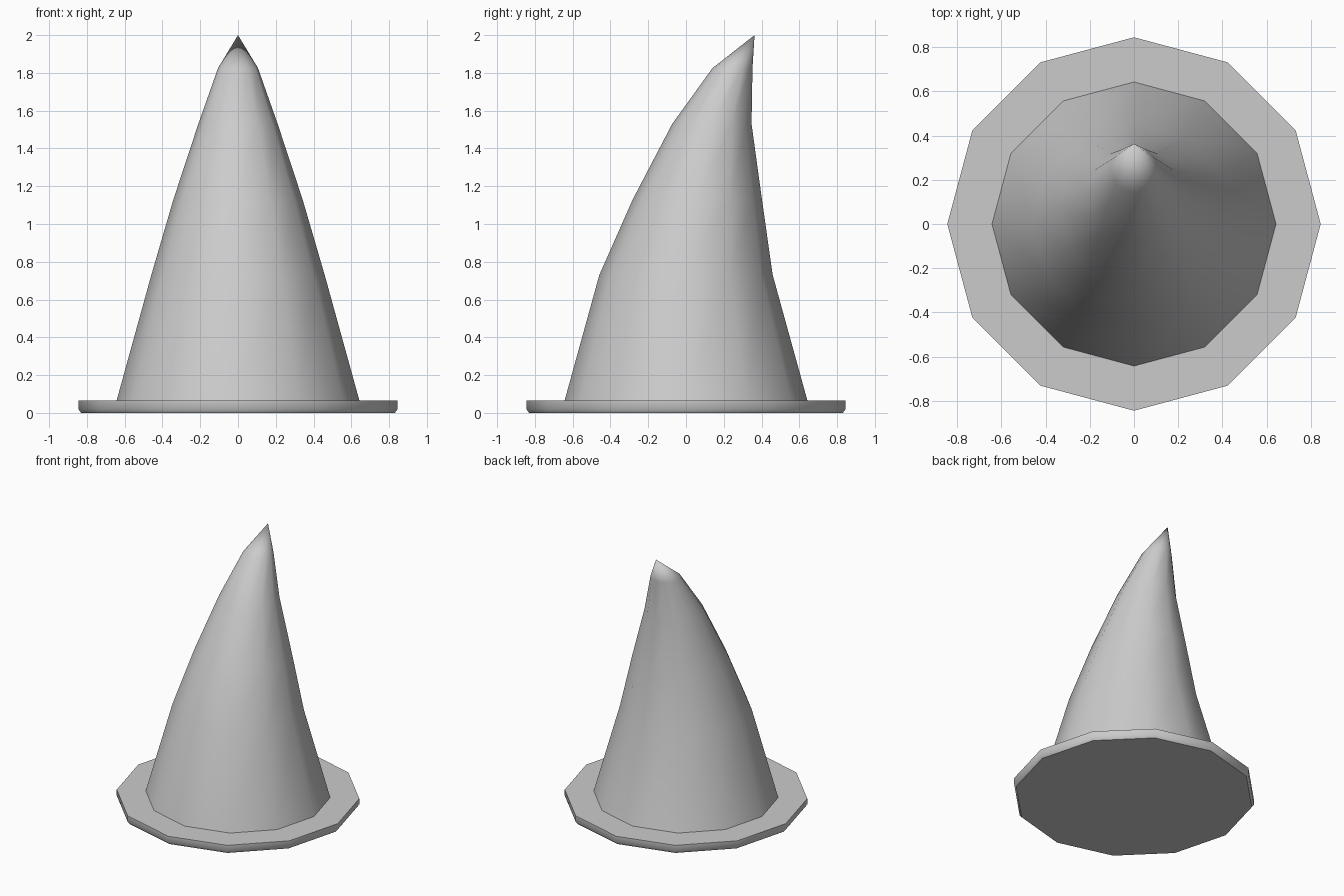
import bpy, bmesh, math

SIDES = 12

cube = bpy.data.objects.get("Cube")
if cube:
    bpy.data.objects.remove(cube, do_unlink=True)

grey = bpy.data.materials.new("light grey")
grey.use_nodes = True
grey.diffuse_color = (0.6, 0.6, 0.6, 1)
grey.node_tree.nodes["Principled BSDF"].inputs["Base Color"].default_value = (0.6, 0.6, 0.6, 1)


def loft(name, rings, tip=None, cap_ends=False, angle=180):
    """Join level rings of (radius, y centre, z) into a twelve-sided skin."""
    bm = bmesh.new()
    loops = []
    for radius, y, z in rings:
        turns = [2 * math.pi * i / SIDES for i in range(SIDES)]
        loops.append([bm.verts.new((radius * math.cos(a), y + radius * math.sin(a), z))
                      for a in turns])
    for low, high in zip(loops, loops[1:]):
        for i in range(SIDES):
            j = (i + 1) % SIDES
            bm.faces.new((low[i], low[j], high[j], high[i]))
    if tip:
        point = bm.verts.new(tip)
        for i in range(SIDES):
            bm.faces.new((loops[-1][i], loops[-1][(i + 1) % SIDES], point))
    if cap_ends:
        bm.faces.new(loops[0][::-1])
        bm.faces.new(loops[-1])
    mesh = bpy.data.meshes.new(name)
    bm.to_mesh(mesh)
    bm.free()
    mesh.materials.append(grey)
    obj = bpy.data.objects.new(name, mesh)
    bpy.context.collection.objects.link(obj)
    bpy.ops.object.select_all(action="DESELECT")
    obj.select_set(True)
    bpy.context.view_layer.objects.active = obj
    bpy.ops.object.shade_smooth_by_angle(angle=math.radians(angle))
    return obj


# Flat brim with a slightly eased lower edge
loft("brim", [(0.83, 0, 0), (0.845, 0, 0.02), (0.845, 0, 0.065)], cap_ends=True, angle=40)

# Crown whose rings drift backwards to a bent tip
loft("crown",
     [(0.643, 0, 0.064), (0.459, 0, 0.73), (0.342, 0.06, 1.13),
      (0.21, 0.137, 1.53), (0.106, 0.246, 1.825)],
     tip=(0, 0.363, 2))
